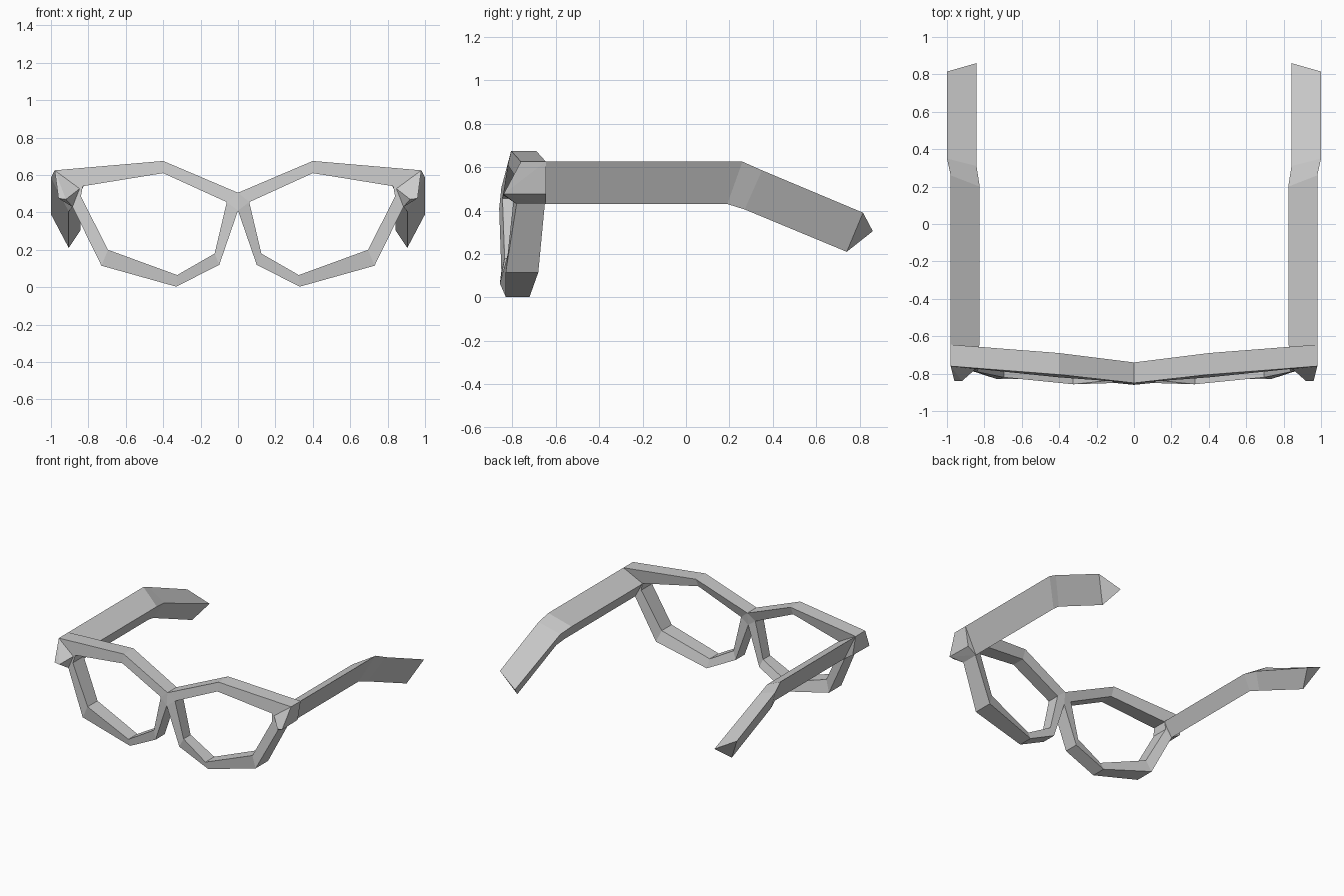
import bpy, bmesh


def finish(bm, name):
    bmesh.ops.recalc_face_normals(bm, faces=bm.faces)
    me = bpy.data.meshes.new(name)
    bm.to_mesh(me)
    bm.free()
    ob = bpy.data.objects.new(name, me)
    bpy.context.collection.objects.link(ob)
    # every part is built on +x and mirrored
    m = ob.modifiers.new("mirror", 'MIRROR')
    m.use_clip = True
    return ob


def loft(name, sections, closed=False, caps=True):
    bm = bmesh.new()
    rings = [[bm.verts.new(p) for p in s] for s in sections]
    pairs = list(zip(rings, rings[1:]))
    if closed:
        pairs.append((rings[-1], rings[0]))
    n = len(rings[0])
    for a, b in pairs:
        for i in range(n):
            j = (i + 1) % n
            bm.faces.new((a[i], a[j], b[j], b[i]))
    if caps and not closed:
        bm.faces.new(rings[0])
        bm.faces.new(rings[-1])
    return finish(bm, name)


# lens rim: outer x, z, front y, back y, then inner x, z, front y, back y
stations = [
    (0.00, 0.505, -0.85, -0.74, 0.06, 0.455, -0.845, -0.75),
    (0.40, 0.675, -0.805, -0.69, 0.40, 0.61, -0.82, -0.72),
    (0.98, 0.625, -0.76, -0.645, 0.83, 0.54, -0.775, -0.66),
    (0.885, 0.43, -0.78, -0.65, 0.84, 0.485, -0.79, -0.66),
    (0.73, 0.115, -0.83, -0.68, 0.695, 0.20, -0.82, -0.70),
    (0.33, 0.003, -0.83, -0.72, 0.325, 0.065, -0.857, -0.75),
    (0.10, 0.12, -0.85, -0.74, 0.125, 0.18, -0.835, -0.75),
    (0.00, 0.41, -0.86, -0.75, 0.06, 0.455, -0.845, -0.75),
]
rings = [[(ox, of, oz), (ox, ob, oz), (ix, ib, iz), (ix, jf, iz)]
         for ox, oz, of, ob, ix, iz, jf, ib in stations]
loft("lens_rim", rings, caps=False)

# bridge wedge closing the space between the rims
bm = bmesh.new()
bridge = [(0, -0.85, 0.505), (0, -0.74, 0.505), (0, -0.86, 0.41), (0, -0.75, 0.41),
          (0.06, -0.845, 0.455), (0.06, -0.75, 0.455)]
v = [bm.verts.new(p) for p in bridge]
for f in ((0, 2, 4), (1, 5, 3)):
    bm.faces.new([v[i] for i in f])
finish(bm, "nose_bridge")

# corner block where the temple arm joins the rim
bm = bmesh.new()
for p in [(0.98, -0.645, 0.625), (0.955, -0.645, 0.475), (0.885, -0.645, 0.43), (0.83, -0.645, 0.54),
          (0.98, -0.76, 0.625), (0.96, -0.84, 0.475), (0.92, -0.84, 0.47),
          (0.885, -0.78, 0.43), (0.83, -0.76, 0.54)]:
    bm.verts.new(p)
bmesh.ops.convex_hull(bm, input=bm.verts)
finish(bm, "hinge_block")

# three-sided temple arm: outer top edge, inner edge, bottom edge
loft("temple_arm", [
    [(0.98, -0.65, 0.625), (0.825, -0.65, 0.54), (0.885, -0.65, 0.43)],
    [(0.98, 0.26, 0.625), (0.825, 0.20, 0.54), (0.885, 0.19, 0.43)],
    [(1.00, 0.35, 0.585), (0.842, 0.31, 0.52), (0.905, 0.27, 0.405)],
    [(1.00, 0.815, 0.39), (0.842, 0.86, 0.305), (0.905, 0.74, 0.21)],
])
